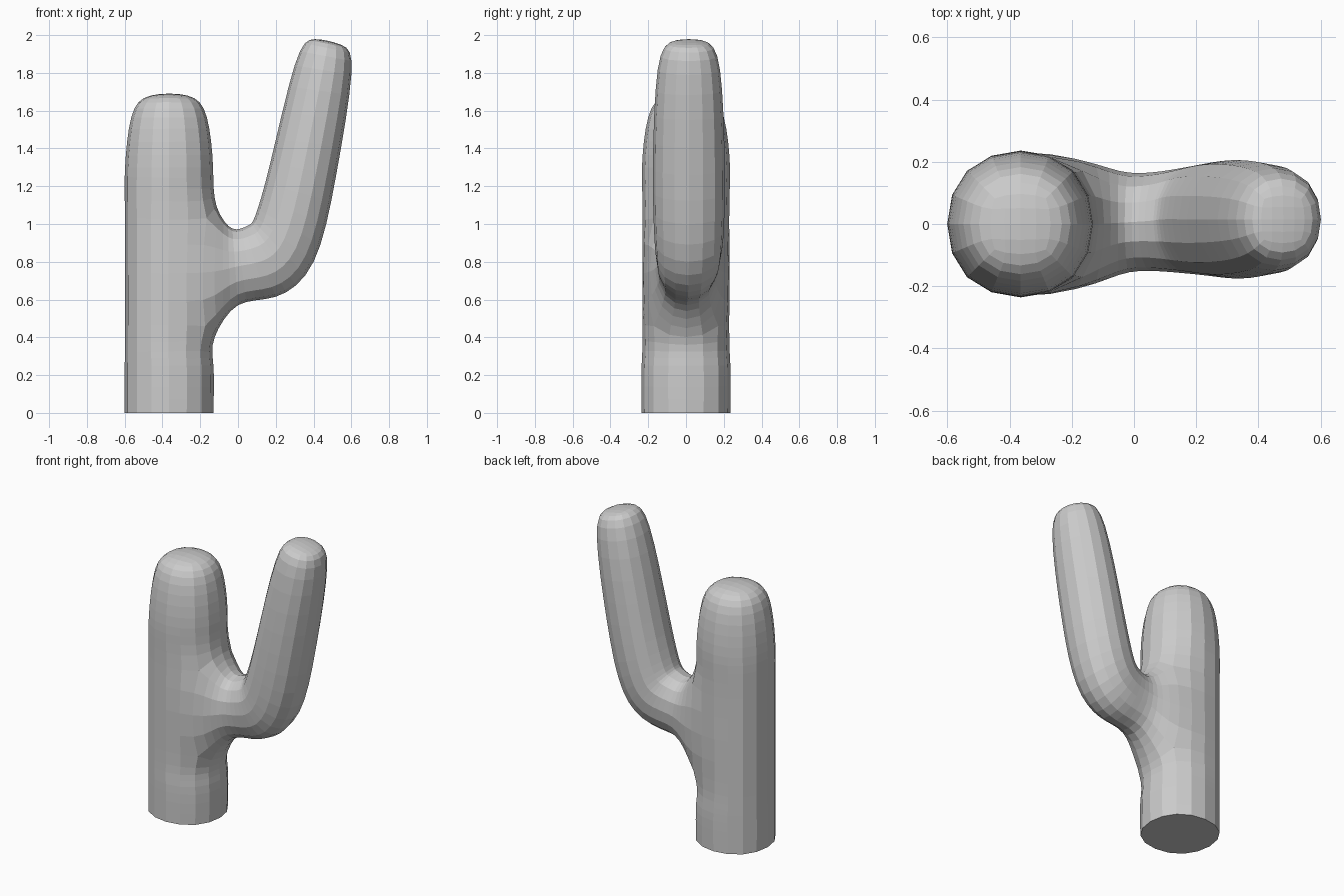
import bpy
import bmesh
from mathutils import Vector

if "Cube" in bpy.data.objects:
    bpy.data.objects.remove(bpy.data.objects["Cube"])

K = 0.727          # corner offset of a four-sided cage for a round section
TRUNK_X = -0.365

bm = bmesh.new()


def ring(points):
    return [bm.verts.new(p) for p in points]


def bridge(a, b, skip=None):
    for i in range(4):
        if i != skip:
            j = (i + 1) % 4
            bm.faces.new((a[i], a[j], b[j], b[i]))


# Trunk rings: height, radius, bulge of the arm side
trunk = []
for z, r, bulge in [(0, .235, 0), (.25, .235, 0), (.46, .235, .02), (1.03, .235, .028),
                    (1.3, .233, 0), (1.565, .2, 0), (1.675, .113, 0)]:
    d = r * K
    left, right = TRUNK_X - d, TRUNK_X + d + bulge
    trunk.append(ring([(left, -d, z), (right, -d, z), (right, d, z), (left, d, z)]))
for i in range(len(trunk) - 1):
    bridge(trunk[i], trunk[i + 1], skip=1 if i == 2 else None)
base = bm.faces.new(trunk[0][::-1])
bm.faces.new(trunk[-1])

# Arm rings: centre x, y, z; outer half-width in x and z; half-depth in y
low, high = trunk[2], trunk[3]
prev = [low[1], low[2], high[2], high[1]]
for cx, cy, cz, hx, hz, hy in [(-.015, .005, .773, .015, -.203, .16),
                               (.125, .01, .803, .075, -.188, .165),
                               (.245, .015, .92, .155, -.12, .182),
                               (.345, .015, 1.29, .175, -.03, .19),
                               (.45, .015, 1.815, .15, -.025, .165),
                               (.478, .015, 1.96, .082, -.018, .09)]:
    hx, hz, hy = hx * K, hz * K, hy * K
    cur = ring([(cx + hx, cy - hy, cz + hz), (cx + hx, cy + hy, cz + hz),
                (cx - hx, cy + hy, cz - hz), (cx - hx, cy - hy, cz - hz)])
    bridge(prev, cur)
    prev = cur
bm.faces.new(prev)

# Crisp, flat base
crease = bm.edges.layers.float.new("crease_edge")
for e in base.edges:
    e[crease] = 1.0
bmesh.ops.recalc_face_normals(bm, faces=bm.faces[:])

mesh = bpy.data.meshes.new("cactus")
bm.to_mesh(mesh)
bm.free()
cactus = bpy.data.objects.new("cactus", mesh)
bpy.context.collection.objects.link(cactus)
sub = cactus.modifiers.new("round", 'SUBSURF')
sub.levels = sub.render_levels = 2

# Push the cage outwards until the rounded surface passes through the rings
targets = [v.co.copy() for v in mesh.vertices]
for step in range(60):
    mesh.update_tag()
    bpy.context.view_layer.update()
    dg = bpy.context.evaluated_depsgraph_get()
    smooth = cactus.evaluated_get(dg).data
    now = [Vector(smooth.vertices[i].co) for i in range(len(targets))]
    for v, t, n in zip(mesh.vertices, targets, now):
        v.co += t - n
    mesh.update()
